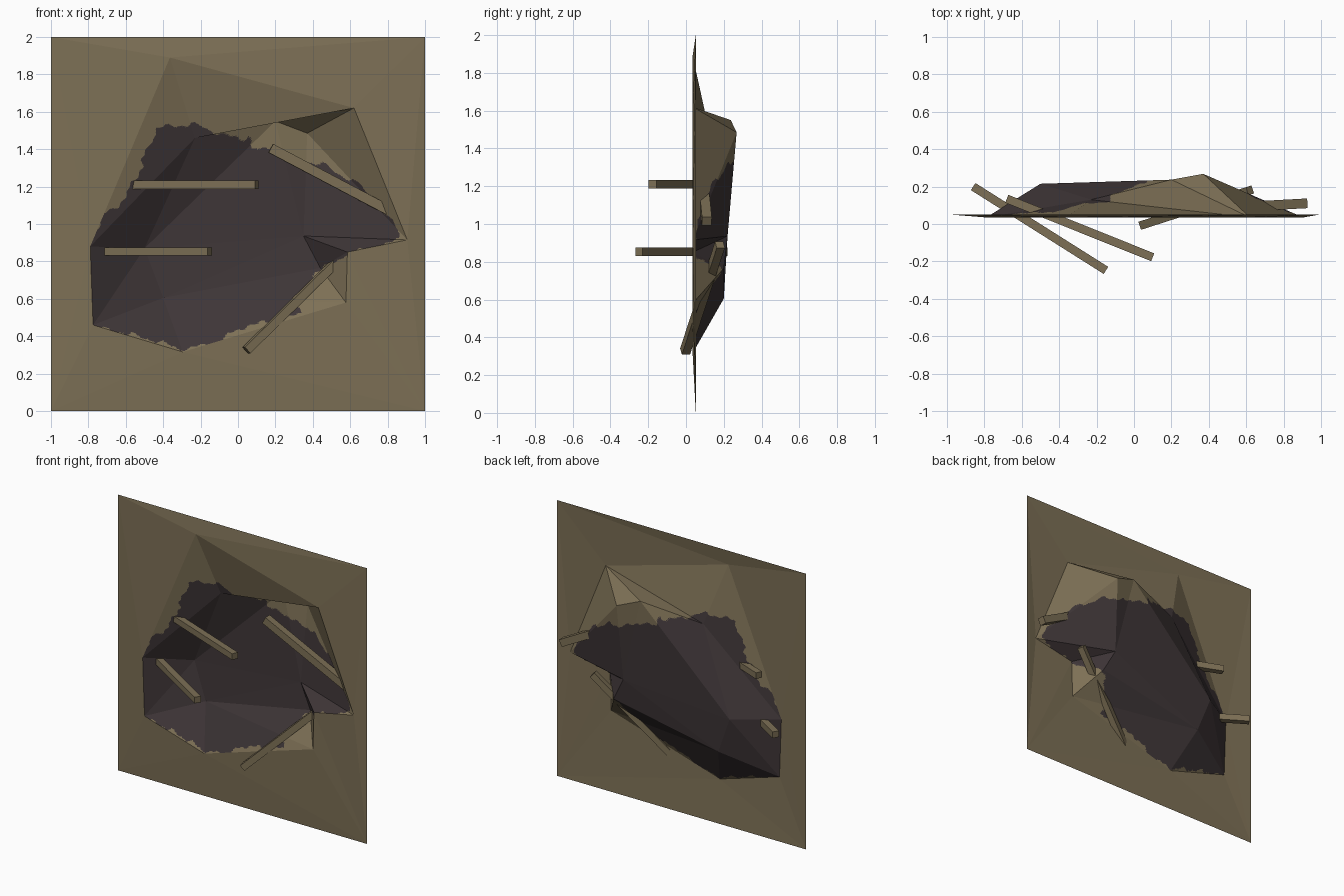
import bpy, bmesh, math
from mathutils import Vector

if "Cube" in bpy.data.objects:
    bpy.data.objects.remove(bpy.data.objects["Cube"])


def material(name, rgb):
    m = bpy.data.materials.new(name)
    m.diffuse_color = (*rgb, 1)
    m.use_nodes = True
    m.node_tree.nodes["Principled BSDF"].inputs["Base Color"].default_value = m.diffuse_color
    return m


KHAKI = material("khaki plaster", (0.205, 0.162, 0.092))
DARK = material("dark cavity", (0.048, 0.036, 0.038))

# Wall corners, hole rim and inner cavity points
R = 0.035
P = {
    'TL': (-1, .052, 2), 'TR': (1, .052, 2), 'BR': (1, .052, 0), 'BL': (-1, .052, 0),
    'A': (-.364, R, 1.89), 'B': (.62, R, 1.62), 'C': (.905, R, .915), 'D': (.585, R, .85),
    'E': (.577, R, .58), 'F': (-.295, R, .316), 'G': (-.775, R, .46), 'H': (-.79, R, .88),
    'J': (-.23, .13, 1.46), 'L': (.2, .237, 1.55), 'K': (.37, .268, 1.485),
    'P': (.35, .22, .936), 'Q': (.44, .2, .765), 'N': (-.40, .2, .605), 'M': (-.5, .215, .87),
}
P = {k: Vector(v) for k, v in P.items()}

WALL = "TL TR A,TR B A,TR C B,TR BR C,BR D C,BR E D,BR F E,BR BL F,BL G F,BL H G,BL TL H,TL A H"
CAVITY = ("A B J,B L J,B K L,B C K,C D P,C P K,D E Q,D Q P,E F N,E N Q,F G N,G M N,G H M,"
          "H A J,H J M,J L M,L K P,L P M,P Q N,P N M")

# Ragged outline of the dark area, seen from the front (x, z)
STAIN = [(-.42, 1.515), (-.23, 1.535), (-.14, 1.50), (.01, 1.45), (.05, 1.475), (.075, 1.40),
         (.21, 1.395), (.33, 1.34), (.46, 1.315), (.57, 1.25), (.66, 1.21), (.78, 1.07),
         (.875, .925), (.78, .88), (.66, .86), (.58, .845), (.47, .765), (.40, .725),
         (.33, .60), (.32, .515), (.18, .475), (.06, .46), (-.15, .355), (-.31, .33),
         (-.47, .38), (-.63, .425), (-.80, .45), (-.81, .88), (-.71, 1.05), (-.64, 1.10),
         (-.59, 1.18), (-.54, 1.235), (-.50, 1.37), (-.46, 1.46)]


def in_stain(p):
    # wobble the lookup point so the border comes out ragged
    x = p.x + .009 * math.sin(41 * p.z + 2) + .006 * math.sin(97 * p.z + 30 * p.x)
    z = p.z + .009 * math.sin(37 * p.x) + .006 * math.sin(89 * p.x + 25 * p.z)
    inside = False
    for (x1, z1), (x2, z2) in zip(STAIN, STAIN[1:] + STAIN[:1]):
        if (z1 > z) != (z2 > z) and x < (x2 - x1) * (z - z1) / (z2 - z1) + x1:
            inside = not inside
    return inside


def split(tri, out):
    """Subdivide a triangle only where the stain border crosses it."""
    a, b, c = tri
    ab, bc, ca = (a + b) / 2, (b + c) / 2, (c + a) / 2
    size = max((a - b).length, (b - c).length, (c - a).length)
    state = {in_stain(q) for q in (a, b, c, ab, bc, ca)}
    if size > .16 or (len(state) > 1 and size > .016):
        for t in ((a, ab, ca), (ab, b, bc), (ca, bc, c), (ab, bc, ca)):
            split(t, out)
    else:
        out.append((tri, int(in_stain((a + b + c) / 3))))


def build(name, table, stained):
    bm = bmesh.new()
    for names in table.split(","):
        tri = [P[n] for n in names.split()]
        if (tri[1] - tri[0]).cross(tri[2] - tri[0]).y > 0:
            tri.reverse()
        parts = []
        if stained:
            split(tri, parts)
        else:
            parts.append((tri, 0))
        for pts, mat in parts:
            bm.faces.new([bm.verts.new(p) for p in pts]).material_index = mat
    bmesh.ops.remove_doubles(bm, verts=bm.verts, dist=.0005)
    me = bpy.data.meshes.new(name)
    bm.to_mesh(me)
    bm.free()
    me.materials.append(KHAKI)
    me.materials.append(DARK)
    bpy.context.collection.objects.link(bpy.data.objects.new(name, me))


build("wall_sheet", WALL, False)
build("broken_cavity", CAVITY, True)


# Broken slats poking through the hole
def slat(name, start, end, w=.045):
    a, b = Vector(start), Vector(end)
    bpy.ops.mesh.primitive_cube_add(size=1, location=(a + b) / 2)
    o = bpy.context.object
    o.name = name
    o.scale = ((b - a).length, w, w)
    o.rotation_euler = (b - a).to_track_quat('X', 'Z').to_euler()
    o.data.materials.append(KHAKI)


slat("slat_upper_left", (-.68, .135, 1.21), (.1, -.178, 1.21))
slat("slat_lower_left", (-.86, .2, .853), (-.15, -.248, .853))
slat("slat_upper_right", (.175, .07, 1.405), (.915, .11, 1.015), .052)
slat("slat_lower_right", (.045, -.005, .325), (.62, .18, .89))
